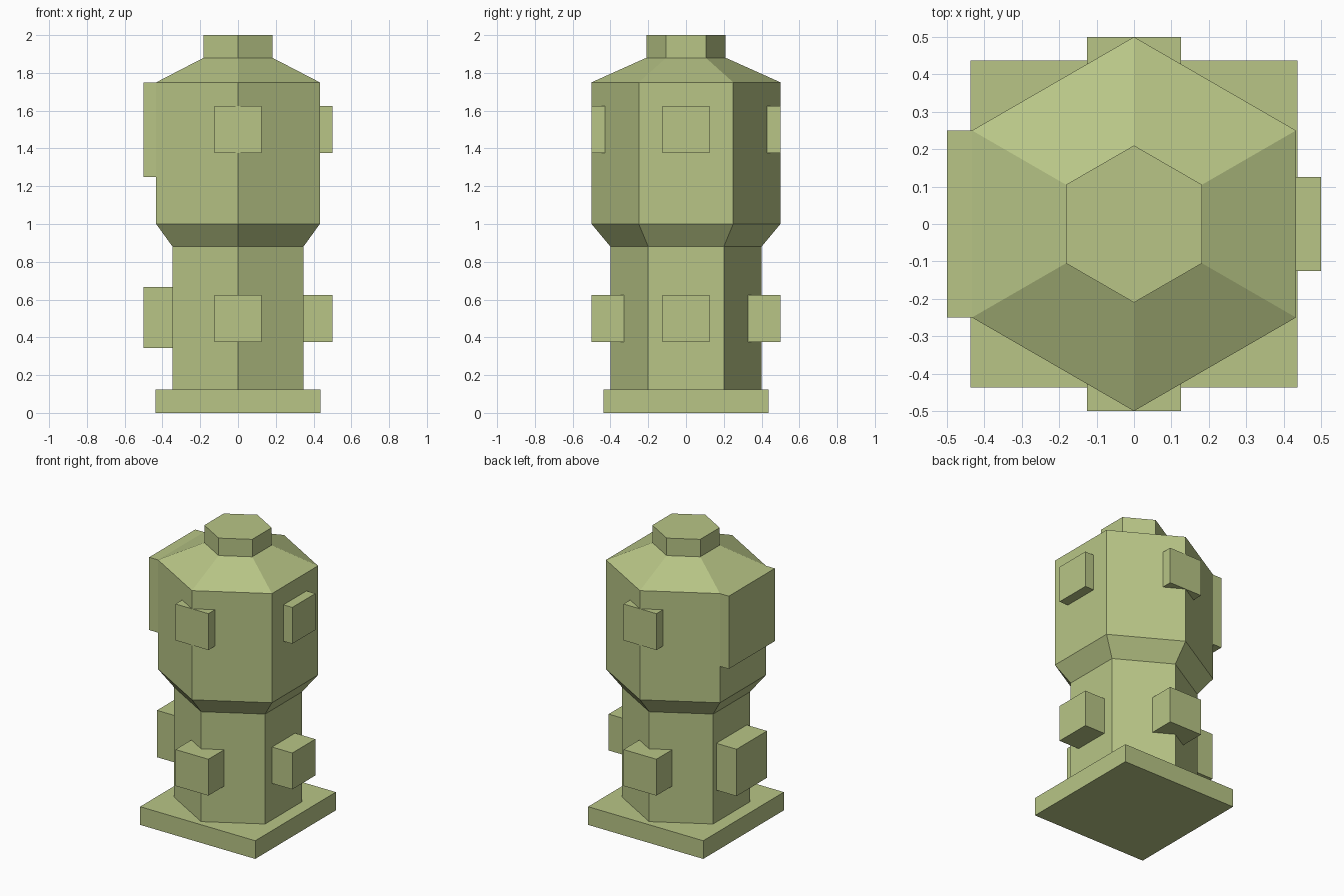
import bpy, bmesh, math

if "Cube" in bpy.data.objects:
    bpy.data.objects.remove(bpy.data.objects["Cube"])

mat = bpy.data.materials.new("pale_green")
mat.diffuse_color = (0.48, 0.56, 0.24, 1)
mat.use_nodes = True
mat.node_tree.nodes["Principled BSDF"].inputs["Base Color"].default_value = mat.diffuse_color


def finish(name, bm):
    bmesh.ops.recalc_face_normals(bm, faces=bm.faces)
    mesh = bpy.data.meshes.new(name)
    bm.to_mesh(mesh)
    bm.free()
    mesh.materials.append(mat)
    obj = bpy.data.objects.new(name, mesh)
    bpy.context.collection.objects.link(obj)
    return obj


def box(name, lo, hi):
    bm = bmesh.new()
    bmesh.ops.create_cube(bm, size=1)
    for v in bm.verts:
        v.co = [(a + b) / 2 + c * (b - a) for a, b, c in zip(lo, hi, v.co)]
    return finish(name, bm)


def hex_tower(name, profile):
    # Six-sided rings with corners on the y axis, joined from bottom to top
    bm = bmesh.new()
    rings = []
    for r, z in profile:
        angles = [math.radians(30 + 60 * i) for i in range(6)]
        rings.append([bm.verts.new((r * math.cos(a), r * math.sin(a), z)) for a in angles])
    for low, high in zip(rings, rings[1:]):
        for i in range(6):
            j = (i + 1) % 6
            bm.faces.new((low[i], low[j], high[j], high[i]))
    bm.faces.new(rings[0][::-1])
    bm.faces.new(rings[-1])
    return finish(name, bm)


# Square foot and hexagonal body: column, flare, barrel, shoulder, cap
box("base_plate", (-0.4375, -0.4375, 0), (0.4375, 0.4375, 0.125))
hex_tower("hexagonal_body", [(0.4, 0.125), (0.4, 0.88), (0.5, 1.0),
                             (0.5, 1.75), (0.21, 1.88), (0.21, 2.0)])

# Square outlets on the front, back and right, at two heights
for level, z, inner in (("lower", 0.5, 0.328), ("upper", 1.5, 0.428)):
    z0, z1 = z - 0.125, z + 0.125
    box(level + "_front_outlet", (-0.125, -0.5, z0), (0.125, -inner, z1))
    box(level + "_back_outlet", (-0.125, inner, z0), (0.125, 0.5, z1))
    box(level + "_right_outlet", (inner, -0.125, z0), (0.5, 0.125, z1))

# Larger blocks on the left
box("lower_left_block", (-0.5, -0.165, 0.344), (-0.33, 0.165, 0.666))
box("upper_left_panel", (-0.5, -0.25, 1.25), (-0.43, 0.25, 1.75))
